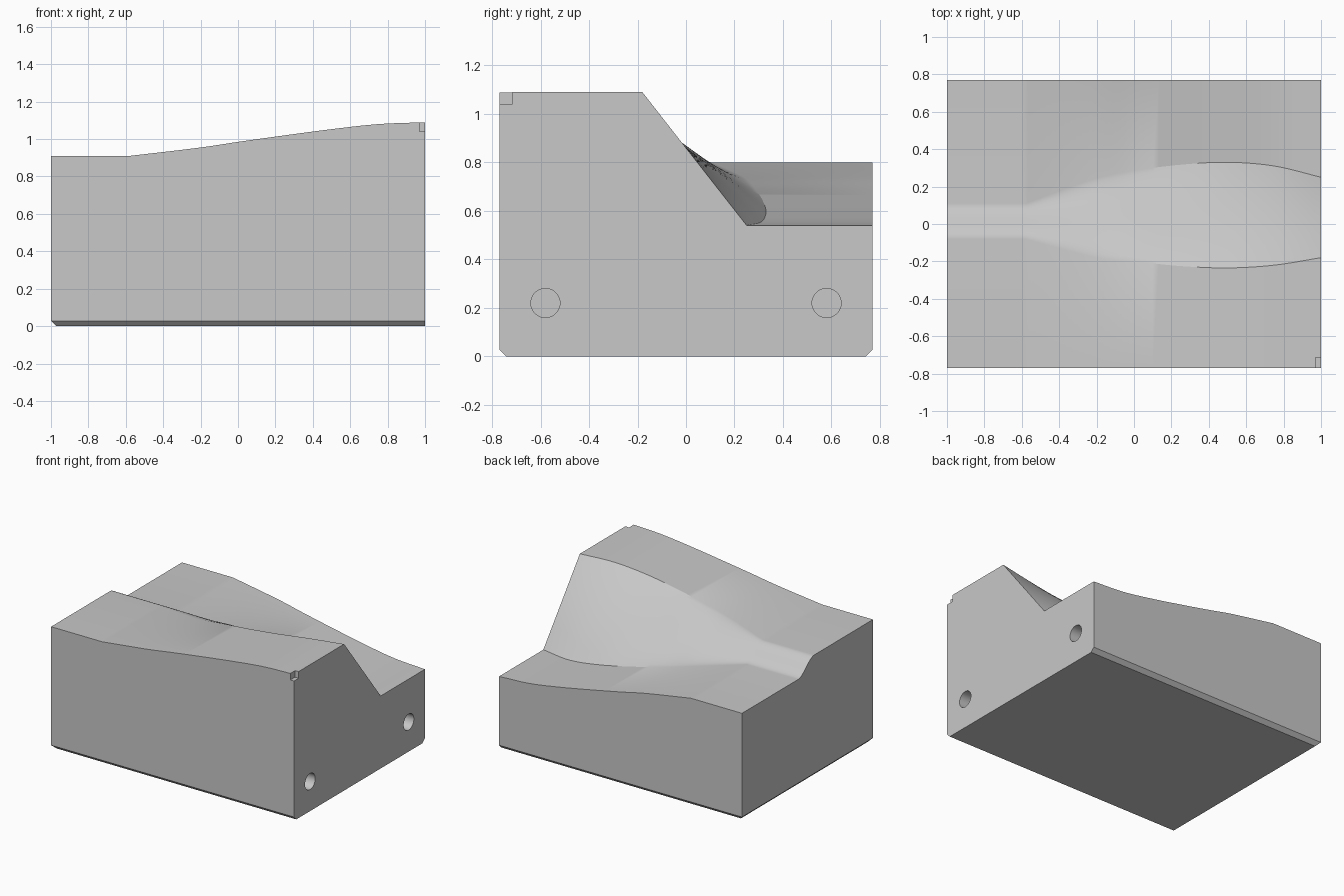
import bpy, bmesh, math
from mathutils import Vector

cube = bpy.data.objects.get("Cube")
if cube:
    bpy.data.objects.remove(cube, do_unlink=True)

HALF_Y = 0.77
SLOPE_STEPS, X_STEPS = 20, 60

# Key values along the block: x, front height, slope top y, slope foot y
KEYS = [(-1, 0.91, -0.08, 0.11), (-0.58, 0.91, -0.08, 0.11), (-0.2, 0.955, -0.18, 0.245),
        (0, 0.985, -0.2, 0.285), (0.25, 1.02, -0.225, 0.317), (0.5, 1.053, -0.235, 0.33),
        (0.75, 1.08, -0.22, 0.31), (1, 1.09, -0.18, 0.25)]


def key_values(x):
    """Smoothly interpolate the key rows at x."""
    i = max(k for k in range(len(KEYS) - 1) if KEYS[k][0] <= x)
    a, b = Vector(KEYS[i]), Vector(KEYS[i + 1])
    t = (x - a[0]) / (b[0] - a[0])
    if i == 0:
        return a.lerp(b, t)[1:]

    def slope(k):
        if k == 1:
            k_lo, k_hi = 1, 2
        else:
            k_lo, k_hi = k - 1, min(k + 1, len(KEYS) - 1)
        lo, hi = Vector(KEYS[k_lo]), Vector(KEYS[k_hi])
        return (hi - lo) / (hi[0] - lo[0])

    h = b[0] - a[0]
    p = (a * (2 * t**3 - 3 * t**2 + 1) + b * (3 * t**2 - 2 * t**3)
         + slope(i) * h * (t**3 - 2 * t**2 + t) + slope(i + 1) * h * (t**3 - t**2))
    return p[1:]


def smoothstep(t):
    t = min(max(t, 0), 1)
    return t * t * (3 - 2 * t)


def section(x):
    """Top profile: high shelf, slope that turns from soft to crisp, low shelf."""
    high, y_top, y_foot = key_values(x)
    low = 0.8 - (high - 0.91) * 0.26 / 0.18
    crisp = smoothstep((x + 0.6) / 1.1)
    pts = [(x, -HALF_Y, high)]
    for j in range(SLOPE_STEPS + 1):
        t = j / SLOPE_STEPS
        drop = smoothstep(t) * (1 - crisp) + t * crisp
        pts.append((x, y_top + (y_foot - y_top) * t, high + (low - high) * drop))
    return pts + [(x, HALF_Y, low)]


# Block: sculpted top sheet closed by flat walls and a base
bm = bmesh.new()
xs = sorted({-1 + 2 * i / X_STEPS for i in range(X_STEPS + 1)} | {-0.58})
rows = [[bm.verts.new(p) for p in section(x)] for x in xs]
for r0, r1 in zip(rows, rows[1:]):
    for j in range(len(r0) - 1):
        bm.faces.new((r0[j], r1[j], r1[j + 1], r0[j + 1]))
fl, fr, br, bl = [bm.verts.new((x, y, 0)) for x, y in
                  ((-1, -HALF_Y), (1, -HALF_Y), (1, HALF_Y), (-1, HALF_Y))]
bm.faces.new([fl, fr] + [r[0] for r in reversed(rows)])
bm.faces.new([br, bl] + [r[-1] for r in rows])
bm.faces.new([fr, br] + rows[-1][::-1])
bm.faces.new([bl, fl] + rows[0])
bm.faces.new((fl, bl, br, fr))
bmesh.ops.recalc_face_normals(bm, faces=bm.faces)

# Chamfer the base on three sides
base_edges = [e for e in bm.edges if all(v.co.z < 0.001 for v in e.verts)
              and not all(v.co.x > 0.99 for v in e.verts)]
bmesh.ops.bevel(bm, geom=base_edges, offset=0.028, segments=1, affect='EDGES')
mesh = bpy.data.meshes.new("mold_block")
bm.to_mesh(mesh)
bm.free()
block = bpy.data.objects.new("mold_block", mesh)
bpy.context.collection.objects.link(block)

grey = bpy.data.materials.new("plain_grey")
grey.use_nodes = True
colour = (0.58, 0.58, 0.58, 1)
grey.diffuse_color = colour
grey.node_tree.nodes["Principled BSDF"].inputs["Base Color"].default_value = colour
mesh.materials.append(grey)


def cut(cutter):
    """Subtract the cutter from the block and discard it."""
    cutter.hide_render = True
    cutter.data.materials.append(grey)
    bpy.context.view_layer.objects.active = block
    mod = block.modifiers.new("cut", 'BOOLEAN')
    mod.operation, mod.solver, mod.object = 'DIFFERENCE', 'EXACT', cutter
    bpy.ops.object.modifier_apply(modifier=mod.name)
    bpy.data.objects.remove(cutter, do_unlink=True)


# Two blind dowel holes in the right end
for y in (-0.58, 0.58):
    bpy.ops.mesh.primitive_cylinder_add(vertices=40, radius=0.06, depth=0.5,
                                        location=(1, y, 0.22), rotation=(0, math.pi / 2, 0))
    bpy.context.object.name = "hole_cutter"
    cut(bpy.context.object)

# Small corner notch
bpy.ops.mesh.primitive_cube_add(size=1, location=(1.02, -0.77, 1.09))
bpy.context.object.name = "notch_cutter"
bpy.context.object.scale = (0.1, 0.11, 0.1)
cut(bpy.context.object)

bpy.ops.object.select_all(action='DESELECT')
block.select_set(True)
bpy.context.view_layer.objects.active = block
bpy.ops.object.shade_smooth_by_angle(angle=math.radians(25))
